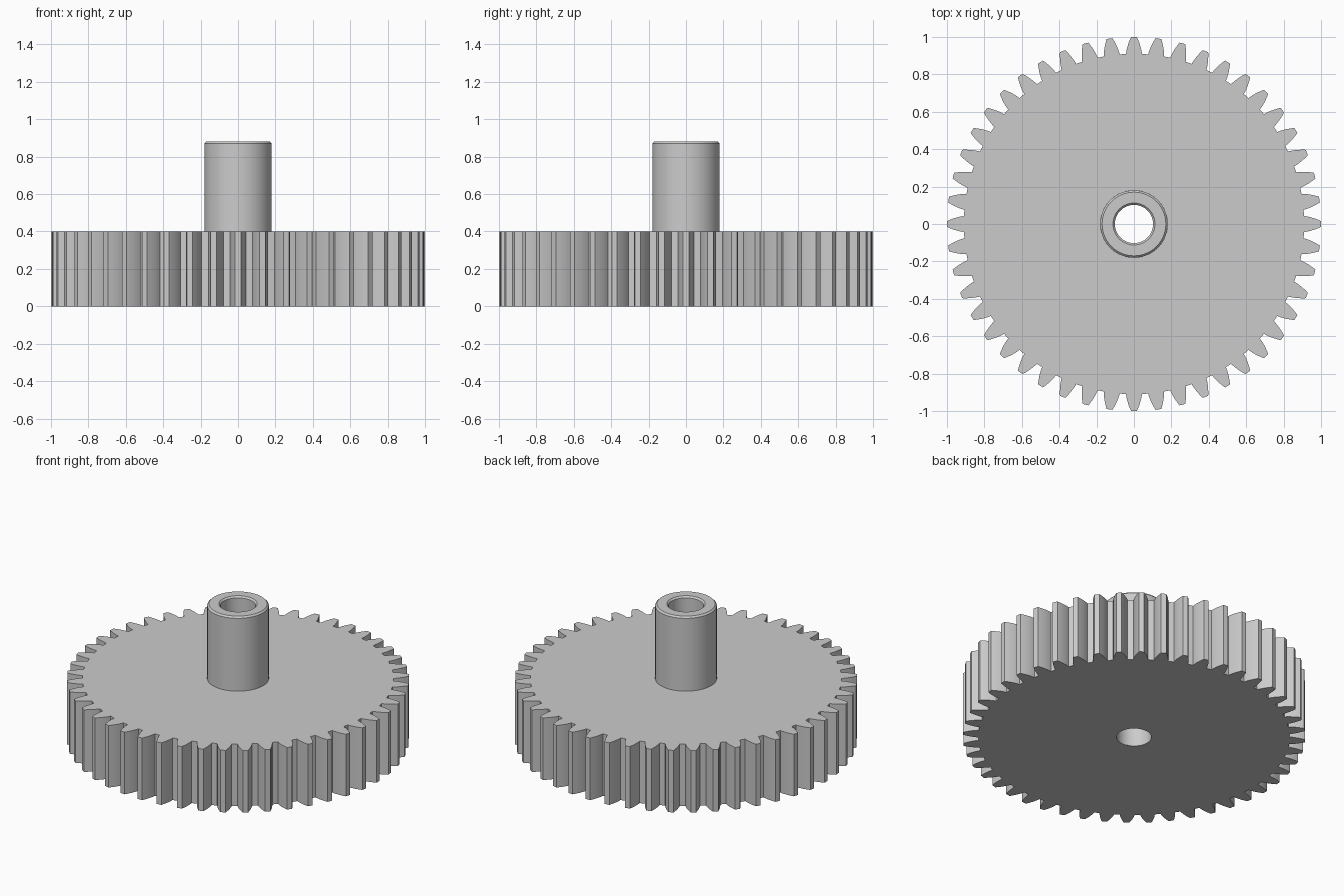
import bpy, bmesh
from math import acos, cos, pi, radians, sin, tan

cube = bpy.data.objects.get("Cube")
if cube:
    bpy.data.objects.remove(cube, do_unlink=True)

# Dimensions of a spur gear with a bored hub
TEETH = 48
TIP_R, PITCH_R, ROOT_R = 1.0, 0.96, 0.91
BASE_R = PITCH_R * cos(radians(20))
GEAR_H, HUB_H = 0.4, 0.88
HUB_R, BORE_R, CHAMFER = 0.18, 0.102, 0.01
FLANK_STEPS = 6

steel = bpy.data.materials.new("grey steel")
steel.use_nodes = True
grey = (0.6, 0.6, 0.6, 1)
steel.diffuse_color = grey
steel.node_tree.nodes["Principled BSDF"].inputs["Base Color"].default_value = grey


def make_object(name, bm):
    bmesh.ops.remove_doubles(bm, verts=bm.verts, dist=1e-5)
    mesh = bpy.data.meshes.new(name)
    bm.to_mesh(mesh)
    bm.free()
    mesh.materials.append(steel)
    obj = bpy.data.objects.new(name, mesh)
    bpy.context.collection.objects.link(obj)
    bpy.ops.object.select_all(action="DESELECT")
    obj.select_set(True)
    bpy.context.view_layer.objects.active = obj
    bpy.ops.object.shade_smooth_by_angle(angle=radians(25))
    return obj


def half_angle(r):
    """Half the angular width of an involute tooth at radius r."""
    def inv(a):
        return tan(a) - a
    return pi / (2 * TEETH) + inv(radians(20)) - inv(acos(BASE_R / r))


def skin(bm, rings):
    """Join successive closed rings of vertices with quads."""
    for a, b in zip(rings, rings[1:]):
        n = len(a)
        for i in range(n):
            j = (i + 1) % n
            bm.faces.new((a[i], a[j], b[j], b[i]))


# Toothed wheel: the tooth outline as polar points, one flank up, one down
radii = [ROOT_R + (TIP_R - ROOT_R) * i / FLANK_STEPS for i in range(FLANK_STEPS + 1)]
tooth = [(r, -half_angle(r)) for r in radii] + [(r, half_angle(r)) for r in reversed(radii)]
outline = [(r, a + 2 * pi * t / TEETH) for t in range(TEETH) for r, a in tooth]

bm = bmesh.new()


def outline_ring(z, radius=None):
    return [bm.verts.new(((radius or r) * cos(a), (radius or r) * sin(a), z))
            for r, a in outline]


skin(bm, [outline_ring(0, BORE_R), outline_ring(0, ROOT_R - 0.02), outline_ring(0),
          outline_ring(GEAR_H), outline_ring(GEAR_H, ROOT_R - 0.02),
          outline_ring(GEAR_H, HUB_R)])
bmesh.ops.recalc_face_normals(bm, faces=bm.faces)
# The wheel is open at the bore, so set its direction from a top face
if any(f.normal.z < -0.5 and f.calc_center_median().z > GEAR_H / 2 for f in bm.faces):
    bmesh.ops.reverse_faces(bm, faces=bm.faces)
make_object("toothed_wheel", bm)

# Hub and bore: a lathed sleeve with chamfered upper rims
profile = [(HUB_R, GEAR_H), (HUB_R, HUB_H - CHAMFER), (HUB_R - CHAMFER, HUB_H),
           (BORE_R + CHAMFER, HUB_H), (BORE_R, HUB_H - CHAMFER), (BORE_R, 0)]
SEGMENTS = 96
bm = bmesh.new()
skin(bm, [[bm.verts.new((r * cos(2 * pi * i / SEGMENTS), r * sin(2 * pi * i / SEGMENTS), z))
           for i in range(SEGMENTS)] for r, z in profile])
make_object("hub_sleeve", bm)
